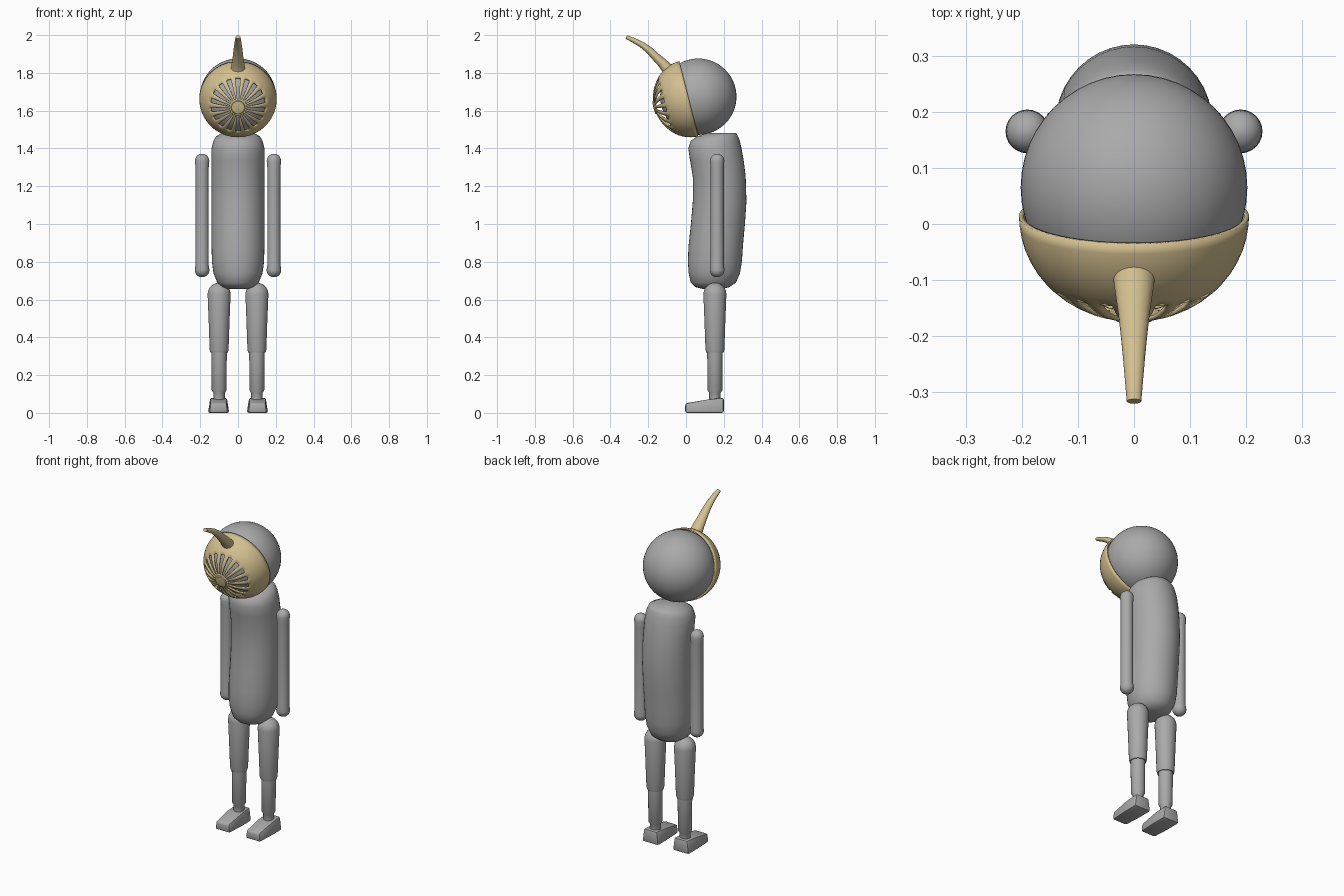
import bpy, bmesh, math
from mathutils import Vector, Matrix

if "Cube" in bpy.data.objects:
    bpy.data.objects.remove(bpy.data.objects["Cube"])


def material(name, rgb):
    m = bpy.data.materials.new(name)
    m.diffuse_color = (*rgb, 1)
    m.use_nodes = True
    m.node_tree.nodes["Principled BSDF"].inputs["Base Color"].default_value = m.diffuse_color
    return m


GREY = material("body grey", (0.40, 0.40, 0.40))
TAN = material("mask tan", (0.66, 0.53, 0.28))


def finish(name, bm, mat, angle=40, mirror=False):
    bmesh.ops.recalc_face_normals(bm, faces=bm.faces)
    me = bpy.data.meshes.new(name)
    bm.to_mesh(me)
    bm.free()
    me.materials.append(mat)
    ob = bpy.data.objects.new(name, me)
    bpy.context.collection.objects.link(ob)
    if mirror:
        ob.modifiers.new("mirror", 'MIRROR')
    bpy.ops.object.select_all(action='DESELECT')
    bpy.context.view_layer.objects.active = ob
    ob.select_set(True)
    bpy.ops.object.shade_smooth_by_angle(angle=math.radians(angle))
    return ob


def loft(name, rings, mat, n=32, **kw):
    """Skin elliptical rings given as (centre, u vector, v vector)."""
    bm = bmesh.new()
    loops = []
    for c, u, v in rings:
        loops.append([bm.verts.new(Vector(c) + Vector(u) * math.cos(2 * math.pi * i / n)
                                   + Vector(v) * math.sin(2 * math.pi * i / n)) for i in range(n)])
    for a, b in zip(loops, loops[1:]):
        for i in range(n):
            bm.faces.new((a[i], a[(i + 1) % n], b[(i + 1) % n], b[i]))
    bm.faces.new(loops[0])
    bm.faces.new(loops[-1])
    return finish(name, bm, mat, **kw)


def column(name, x, y, profile, **kw):
    """Round upright part from (z, radius) pairs."""
    return loft(name, [((x, y, z), (r, 0, 0), (0, r, 0)) for z, r in profile], GREY, **kw)


def dome(z, r, up):
    """Profile points of a rounded end, starting at the equator z."""
    return [(z + up * r * math.sin(a), r * math.cos(a))
            for a in [math.radians(d) for d in (0, 18, 36, 54, 72, 86)]]


# head
bm = bmesh.new()
bmesh.ops.create_uvsphere(bm, u_segments=48, v_segments=32, radius=0.202,
                          matrix=Matrix.Translation((0, 0.065, 1.674)))
finish("head", bm, GREY)

# torso: (z, centre y, half depth, half width)
torso = [(0.656, .14, .05, .055), (0.666, .14, .09, .085), (0.69, .145, .12, .11),
         (0.74, .15, .136, .13), (0.80, .153, .143, .138), (0.88, .157, .144, .14),
         (1.0, .169, .143, .14), (1.12, .178, .142, .14), (1.25, .176, .14, .14),
         (1.34, .163, .142, .14), (1.40, .153, .141, .14), (1.44, .155, .130, .13),
         (1.465, .168, .107, .115), (1.482, .19, .075, .085)]
loft("torso", [((0, y, z), (rx, 0, 0), (0, ry, 0)) for z, y, ry, rx in torso], GREY, n=40, angle=60)

# arms, thighs, shins
column("arms", 0.19, 0.165,
       dome(0.757, 0.039, -1)[::-1] + [(0.782, .035), (1.30, .035)] + dome(1.334, 0.038, 1),
       n=24, mirror=True)
column("thighs", 0.1, 0.153, [(0.32, .046), (0.335, .050), (0.48, .055)] + dome(0.628, 0.061, 1),
       mirror=True)
column("shins", 0.1, 0.153, [(0.07, .030), (0.105, .030), (0.12, .039), (0.34, .041)],
       n=24, mirror=True)

# feet: bevelled wedges, low at the toe
bm = bmesh.new()
bmesh.ops.create_cube(bm, size=1)
bmesh.ops.bisect_plane(bm, geom=bm.verts[:] + bm.edges[:] + bm.faces[:],
                       plane_co=(0, 0.06, 0), plane_no=(0, 1, 0))
for v in bm.verts:
    top, toe = v.co.z > 0, v.co.y < -0.4
    w = 0.088 if top else (0.098 if toe else 0.11)
    v.co = Vector((0.103 + v.co.x * w, 0.098 + v.co.y * 0.204,
                   (0.05 if toe else 0.08) if top else 0))
bmesh.ops.bevel(bm, geom=[e for e in bm.edges if e.calc_face_angle(0) > 0.6],
                offset=0.010, segments=2, profile=0.5, affect='EDGES')
finish("feet", bm, GREY, mirror=True)

# mask: tilted half-ellipsoid with a ring of radial slots and a central hub
R, D, N = 0.205, 0.188, 72
radii = [0.012, 0.024, 0.034, 0.037, 0.046, 0.065, 0.085, 0.105, 0.127, 0.148,
         0.162, 0.175, 0.186, 0.195, 0.201, 0.204, 0.205]
frame = Matrix(((1, 0, 0, 0), (0, -.245, -.969, .0145), (0, .969, -.245, 1.663), (0, 0, 0, 1)))
bm = bmesh.new()
pole = bm.verts.new((0, 0, D + 0.005))
loops = []
for r in radii:
    h = D * math.sqrt(max(0, 1 - (r / R) ** 2)) + (0.005 if r < 0.035 else 0)
    loops.append([bm.verts.new((r * math.cos(2 * math.pi * (j + 1) / N),
                                r * math.sin(2 * math.pi * (j + 1) / N), h)) for j in range(N)])
for j in range(N):
    k = (j + 1) % N
    bm.faces.new((pole, loops[0][j], loops[0][k]))
    for i in range(len(radii) - 1):
        if 0.04 < radii[i] < 0.14 and j % 4 < 2:
            continue  # open slot
        bm.faces.new((loops[i][j], loops[i + 1][j], loops[i + 1][k], loops[i][k]))
bm.transform(frame)
mask = finish("mask", bm, TAN)
solid = mask.modifiers.new("thickness", 'SOLIDIFY')
solid.thickness, solid.offset = 0.008, -1
mask.modifiers.move(len(mask.modifiers) - 1, 0)

# horn: tapered curved loft, (y, z, half width, half height)
path = [(-.075, 1.785, .044, .040), (-.098, 1.822, .037, .032), (-.125, 1.852, .033, .026),
        (-.159, 1.884, .028, .022), (-.195, 1.920, .024, .019), (-.235, 1.950, .020, .016),
        (-.280, 1.974, .016, .013), (-.316, 1.990, .013, .010)]
rings = []
for i, (y, z, w, h) in enumerate(path):
    a, b = path[max(i - 1, 0)], path[min(i + 1, len(path) - 1)]
    t = Vector((0, b[0] - a[0], b[1] - a[1])).normalized()
    rings.append(((0, y, z), (w, 0, 0), Vector((0, t.z, -t.y)) * h))
loft("horn", rings, TAN, n=24)
